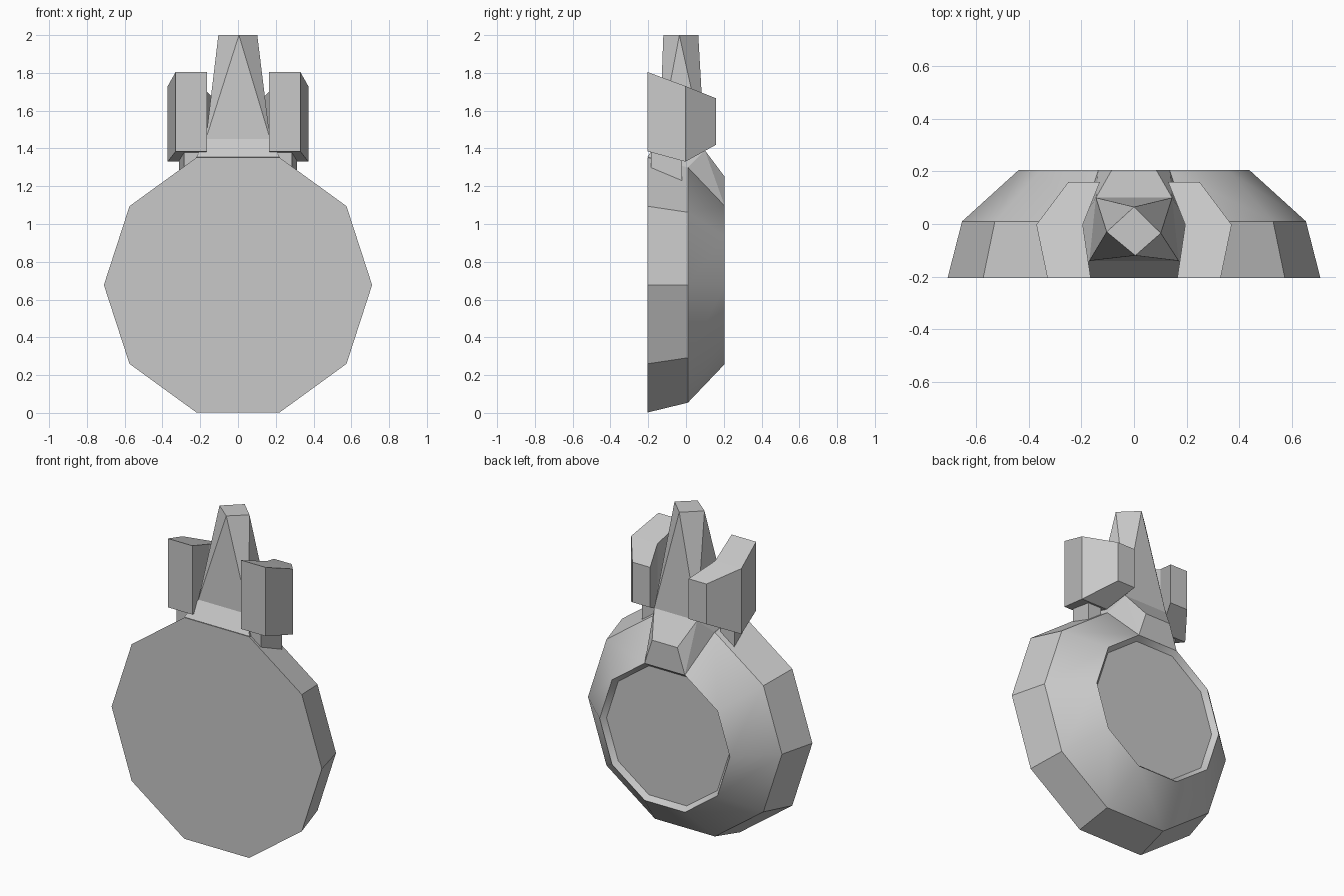
import bpy, bmesh, math

cube = bpy.data.objects.get("Cube")
if cube:
    bpy.data.objects.remove(cube, do_unlink=True)

grey = bpy.data.materials.new("plain_grey")
grey.use_nodes = True
colour = (0.58, 0.58, 0.58, 1)
grey.diffuse_color = colour
grey.node_tree.nodes["Principled BSDF"].inputs["Base Color"].default_value = colour


def finish(name, bm):
    bmesh.ops.recalc_face_normals(bm, faces=bm.faces[:])
    mesh = bpy.data.meshes.new(name)
    bm.to_mesh(mesh)
    bm.free()
    mesh.materials.append(grey)
    obj = bpy.data.objects.new(name, mesh)
    bpy.context.collection.objects.link(obj)
    return obj


def loft(name, rings):
    """Join equal rings of points with quads and cap both ends."""
    bm = bmesh.new()
    rows = [[bm.verts.new(p) for p in ring] for ring in rings]
    n = len(rows[0])
    for a, b in zip(rows, rows[1:]):
        for i in range(n):
            j = (i + 1) % n
            bm.faces.new((a[i], a[j], b[j], b[i]))
    bm.faces.new(rows[0])
    bm.faces.new(rows[-1])
    return finish(name, bm)


def hull(name, points):
    bm = bmesh.new()
    for p in points:
        bm.verts.new(p)
    bmesh.ops.convex_hull(bm, input=bm.verts[:])
    bmesh.ops.dissolve_limit(bm, angle_limit=math.radians(1),
                             verts=bm.verts[:], edges=bm.edges[:])
    return finish(name, bm)


def both_sides(points):
    return [(s * x, y, z) for x, y, z in points for s in (1, -1)]


def section(y, x_in, x_out, z_low, z_high):
    return [(x_in, y, z_low), (x_out, y, z_low),
            (x_out, y, z_high), (x_in, y, z_high)]


def mirror(obj):
    obj.modifiers.new("Mirror", 'MIRROR').use_axis[0] = True


# Ten-sided body with a tapered band, smooth cone and recessed back disc
def decagon(r, y):
    angles = [math.tau * i / 10 for i in range(10)]
    return [(r * math.cos(a), y, 0.677 + r * math.sin(a)) for a in angles]


body = loft("body", [decagon(r, y) for r, y in
                     ((0.71, -0.205), (0.655, 0.01), (0.44, 0.205), (0.414, 0.175))])
bpy.ops.object.select_all(action='DESELECT')
body.select_set(True)
bpy.context.view_layer.objects.active = body
bpy.ops.object.shade_smooth_by_angle(angle=math.radians(30))

# Collar rising from the top side of the body
spire_base = both_sides([(0.17, -0.14, 1.45), (0.145, 0.10, 1.39)])
hull("collar", spire_base + both_sides([
    (0.22, -0.205, 1.355), (0.20, 0.01, 1.30),
    (0.136, 0.205, 1.095), (0.085, 0.205, 1.25)]))

# Twisted spire: the square top is turned against its base
hull("spire", spire_base + [(0, 0.065, 2), (0.102, -0.035, 2),
                            (0.005, -0.12, 2), (-0.104, -0.03, 2)])

# Bent upright blocks either side of the spire, on short stems
mirror(loft("side_block", [
    section(-0.205, 0.165, 0.33, 1.385, 1.805),
    section(-0.003, 0.195, 0.372, 1.33, 1.73),
    section(0.16, 0.13, 0.25, 1.42, 1.665)]))
mirror(loft("block_stem", [
    section(-0.185, 0.20, 0.285, 1.18, 1.45),
    section(-0.02, 0.22, 0.312, 1.15, 1.42)]))
